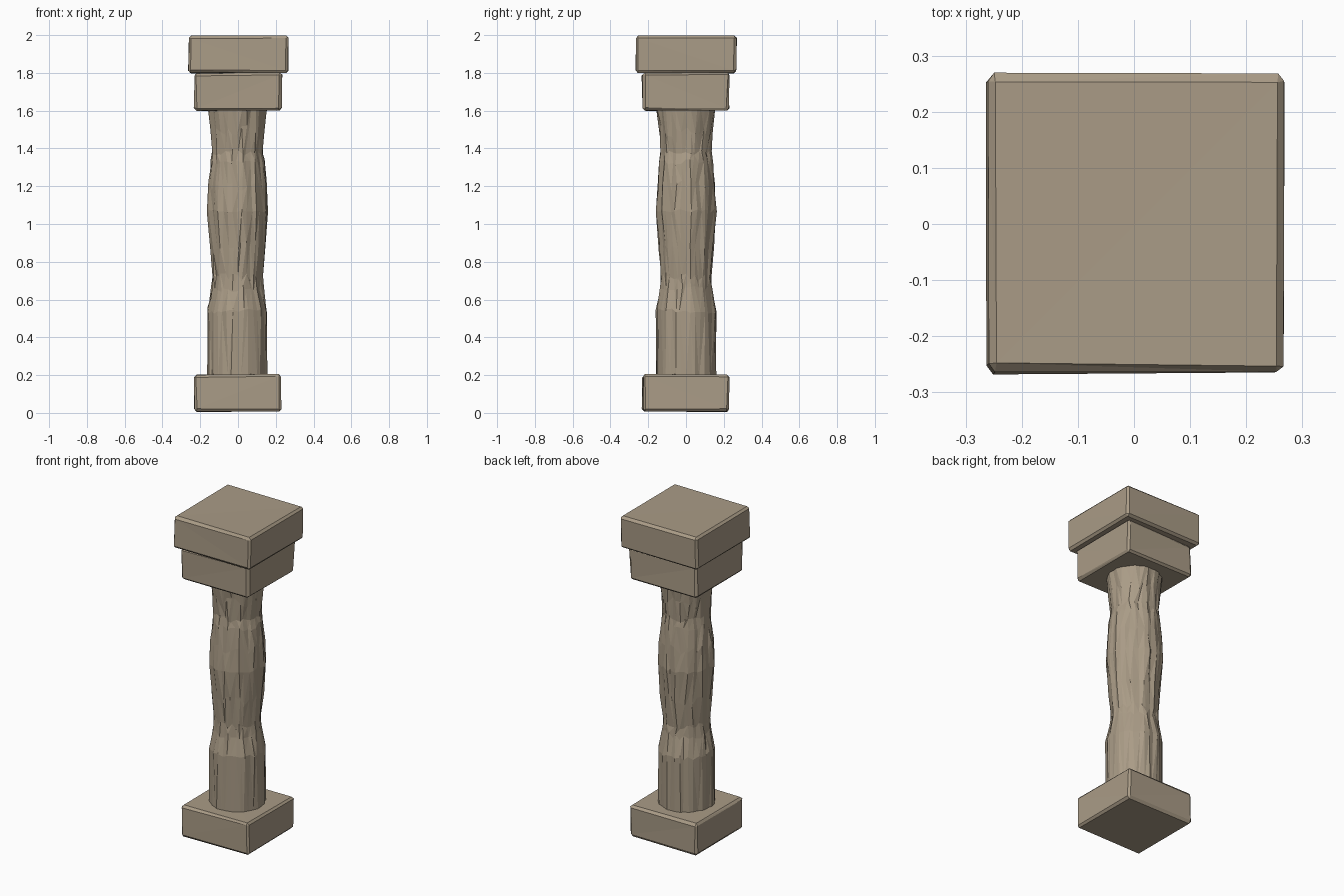
import bpy, bmesh, math, random
from mathutils import Vector

random.seed(7)
if "Cube" in bpy.data.objects:
    bpy.data.objects.remove(bpy.data.objects["Cube"])

# Single weathered stone colour
stone = bpy.data.materials.new("weathered_stone")
stone.use_nodes = True
colour = (0.40, 0.33, 0.24, 1)
stone.diffuse_color = colour
stone.node_tree.nodes["Principled BSDF"].inputs["Base Color"].default_value = colour


def finish(bm, name):
    bmesh.ops.recalc_face_normals(bm, faces=bm.faces[:])
    mesh = bpy.data.meshes.new(name)
    bm.to_mesh(mesh)
    bm.free()
    mesh.materials.append(stone)
    obj = bpy.data.objects.new(name, mesh)
    bpy.context.collection.objects.link(obj)
    return obj


def jitter(amount):
    return random.uniform(-amount, amount)


def worn_slab(name, half, bottom, top):
    """Square block with chipped, slightly uneven edges."""
    bm = bmesh.new()
    bmesh.ops.create_cube(bm, size=1)
    for v in bm.verts:
        v.co = Vector((v.co.x * 2 * half, v.co.y * 2 * half,
                       bottom + (v.co.z + 0.5) * (top - bottom)))
        v.co += Vector((jitter(0.004), jitter(0.004), jitter(0.002)))
    bmesh.ops.bevel(bm, geom=bm.edges[:], offset=0.013, segments=1, affect='EDGES')
    for v in bm.verts:
        v.co += Vector((jitter(0.003), jitter(0.003), jitter(0.003)))
        v.co.z = min(max(v.co.z, 0), 2)
    bmesh.ops.triangulate(bm, faces=bm.faces[:])
    return finish(bm, name)


def fluted_shaft(name, profile, sides):
    """Rough shaft: grooved rings with wandering, broken vertical ridges."""
    bm = bmesh.new()
    rings = []
    for i, (z, radius, rough) in enumerate(profile):
        ring = []
        for s in range(sides):
            angle = math.tau * (s + jitter(0.3)) / sides
            groove = 0.005 if s % 3 == 0 else 0
            r = radius - groove + jitter(0.004)
            end = i in (0, len(profile) - 1)
            height = z if end else z + jitter(rough)
            ring.append(bm.verts.new((r * math.cos(angle) - 0.003,
                                      r * math.sin(angle), height)))
        rings.append(ring)
    for low, high in zip(rings, rings[1:]):
        for s in range(sides):
            n = (s + 1) % sides
            quad = (low[s], low[n], high[n], high[s])
            k = random.randint(0, 1)
            bm.faces.new((quad[k], quad[k + 1], quad[k + 2]))
            bm.faces.new((quad[k], quad[k + 2], quad[(k + 3) % 4]))
    bm.faces.new(rings[0])
    bm.faces.new(rings[-1])
    return finish(bm, name)


# Square blocks at foot and head
worn_slab("base_block", 0.23, 0.008, 0.203)
worn_slab("capital_block", 0.23, 1.60, 1.80)
worn_slab("top_slab", 0.264, 1.80, 1.998)

# Shaft rings: height, radius, height roughness
fluted_shaft("shaft", [
    (0.19, 0.158, 0), (0.54, 0.161, 0.015), (0.66, 0.138, 0.02),
    (0.72, 0.134, 0.02), (0.88, 0.147, 0.03), (1.07, 0.161, 0.01),
    (1.20, 0.154, 0.03), (1.33, 0.143, 0.015), (1.38, 0.135, 0.015),
    (1.49, 0.144, 0.03), (1.61, 0.157, 0)], 36)
